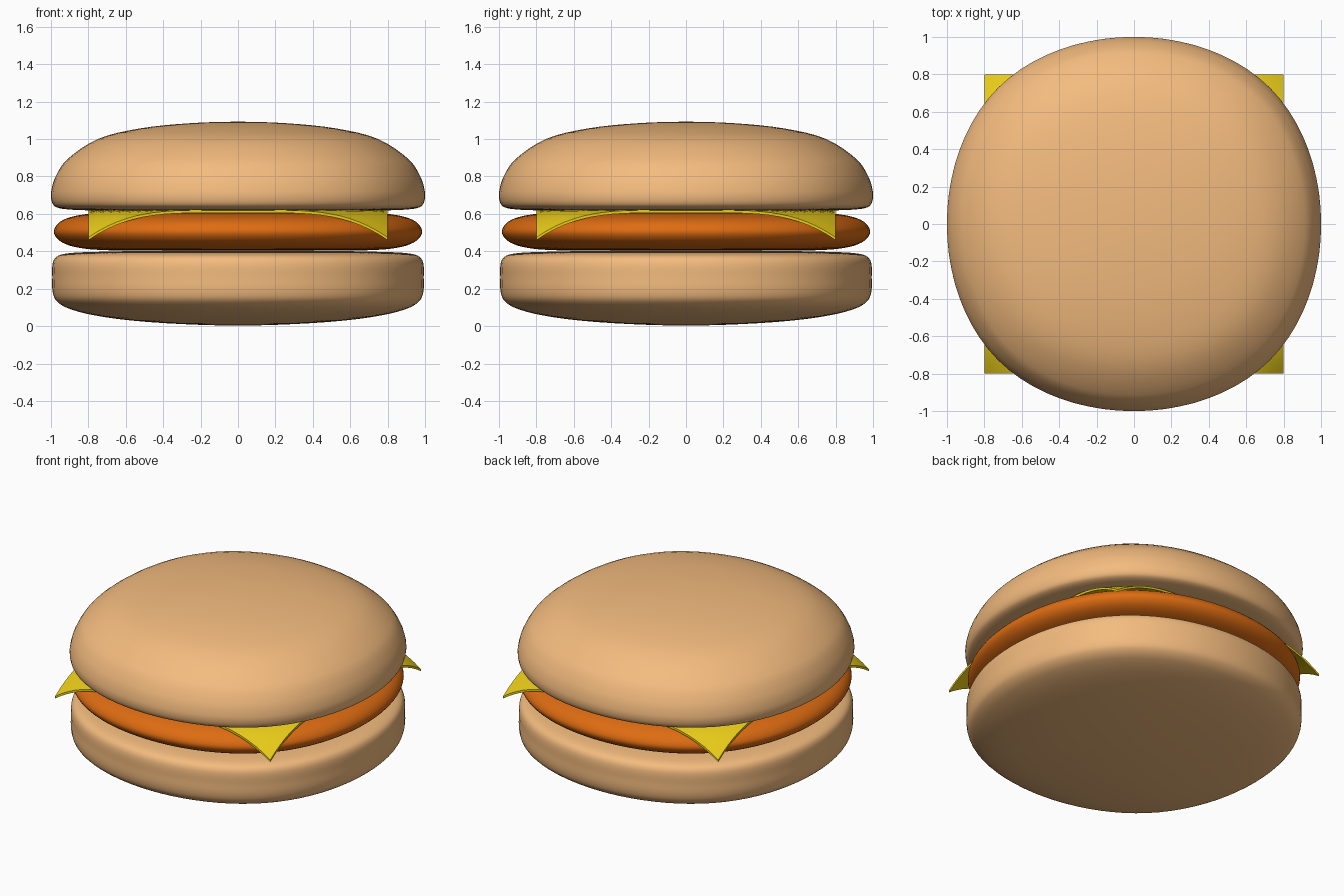
import bpy, bmesh
from mathutils import Vector

if "Cube" in bpy.data.objects:
    bpy.data.objects.remove(bpy.data.objects["Cube"])


def material(name, color):
    m = bpy.data.materials.new(name)
    m.diffuse_color = (*color, 1)
    m.use_nodes = True
    m.node_tree.nodes["Principled BSDF"].inputs["Base Color"].default_value = m.diffuse_color
    return m


def finish(bm, name, mat):
    bmesh.ops.recalc_face_normals(bm, faces=bm.faces)
    me = bpy.data.meshes.new(name)
    bm.to_mesh(me)
    bm.free()
    ob = bpy.data.objects.new(name, me)
    bpy.context.collection.objects.link(ob)
    me.materials.append(mat)
    me.shade_smooth()
    return ob


# Plan outline: rounded square (cubic B-spline of four corners), 1 unit on axis
def plan_outline(steps=20):
    corners = [Vector(c) for c in ((1, 1), (-1, 1), (-1, -1), (1, -1))]
    pts = []
    for i in range(4):
        a, b, c, d = (corners[(i + k) % 4] for k in range(4))
        for s in range(steps):
            t = s / steps
            p = (a * (1 - t) ** 3 + b * (3 * t**3 - 6 * t * t + 4)
                 + c * (-3 * t**3 + 3 * t * t + 3 * t + 1) + d * t**3) / 6
            pts.append(p * 48 / 44)
    return pts


# Smooth interpolation through profile points (radius, height)
def smooth_profile(points, steps=4):
    p = [Vector(q) for q in points]
    mirror = lambda v: Vector((-v.x, v.y))
    p = [mirror(p[1])] + p + [mirror(p[-2])]
    out = []
    for i in range(1, len(p) - 2):
        a, b, c, d = p[i - 1:i + 3]
        # tangents scaled by spacing so tight rims do not overshoot
        span = (c - b).length
        m0 = (c - a) * span / ((c - b).length + (b - a).length)
        m1 = (d - b) * span / ((d - c).length + (c - b).length)
        for s in range(steps):
            t = s / steps
            out.append(b * (2 * t**3 - 3 * t * t + 1) + m0 * (t**3 - 2 * t * t + t)
                       + c * (3 * t * t - 2 * t**3) + m1 * (t**3 - t * t))
    return out + [p[-2]]


def round_layer(name, points, mat):
    bm = bmesh.new()
    outline = plan_outline()
    prof = smooth_profile(points)
    rings = [[bm.verts.new((o.x * q.x, o.y * q.x, q.y)) for o in outline]
             for q in prof[1:-1]]
    n = len(outline)
    for lo, hi in zip(rings, rings[1:]):
        for i in range(n):
            j = (i + 1) % n
            bm.faces.new((lo[i], lo[j], hi[j], hi[i]))
    for ring, q in ((rings[0], prof[0]), (rings[-1], prof[-1])):
        pole = bm.verts.new((0, 0, q.y))
        for i in range(n):
            bm.faces.new((pole, ring[i], ring[(i + 1) % n]))
    return finish(bm, name, mat)


bun = material("bun", (0.9, 0.5, 0.21))
meat = material("patty", (0.73, 0.15, 0.006))
yellow = material("cheese", (0.83, 0.61, 0.01))

# Bottom bun
round_layer("bottom_bun", [
    (0, 0.003), (0.3, 0.011), (0.58, 0.031), (0.79, 0.062), (0.92, 0.1),
    (0.975, 0.14), (0.992, 0.19), (0.993, 0.26), (0.991, 0.335), (0.972, 0.37),
    (0.92, 0.388), (0.8, 0.396), (0.5, 0.402), (0, 0.405)], bun)

# Patty
round_layer("patty", [
    (0, 0.403), (0.5, 0.404), (0.75, 0.408), (0.88, 0.425), (0.955, 0.457),
    (0.985, 0.505), (0.955, 0.555), (0.88, 0.587), (0.75, 0.604), (0.5, 0.608),
    (0, 0.609)], meat)

# Top bun
round_layer("top_bun", [
    (0, 0.612), (0.5, 0.614), (0.8, 0.619), (0.93, 0.626), (0.98, 0.641),
    (0.997, 0.67), (0.999, 0.72), (0.975, 0.8), (0.915, 0.89), (0.75, 1.0),
    (0.53, 1.056), (0.27, 1.084), (0, 1.093)], bun)

# Cheese slice with drooping corners
bm = bmesh.new()
bmesh.ops.create_grid(bm, x_segments=32, y_segments=32, size=0.8)
for v in bm.verts:
    over = max(0, v.co.xy.length - 0.82) / 0.311
    v.co.z = 0.62 - 0.145 * over ** 2.1
cheese = finish(bm, "cheese_slice", yellow)
# thickness straight down keeps the square outline
bm = bmesh.new()
bm.from_mesh(cheese.data)
ext = bmesh.ops.extrude_face_region(bm, geom=bm.faces[:], use_keep_orig=True)
low = [g for g in ext["geom"] if isinstance(g, bmesh.types.BMVert)]
bmesh.ops.translate(bm, verts=low, vec=(0, 0, -0.015))
bmesh.ops.recalc_face_normals(bm, faces=bm.faces)
bm.to_mesh(cheese.data)
bm.free()
bpy.context.view_layer.objects.active = cheese
cheese.select_set(True)
bpy.ops.object.shade_smooth_by_angle()
